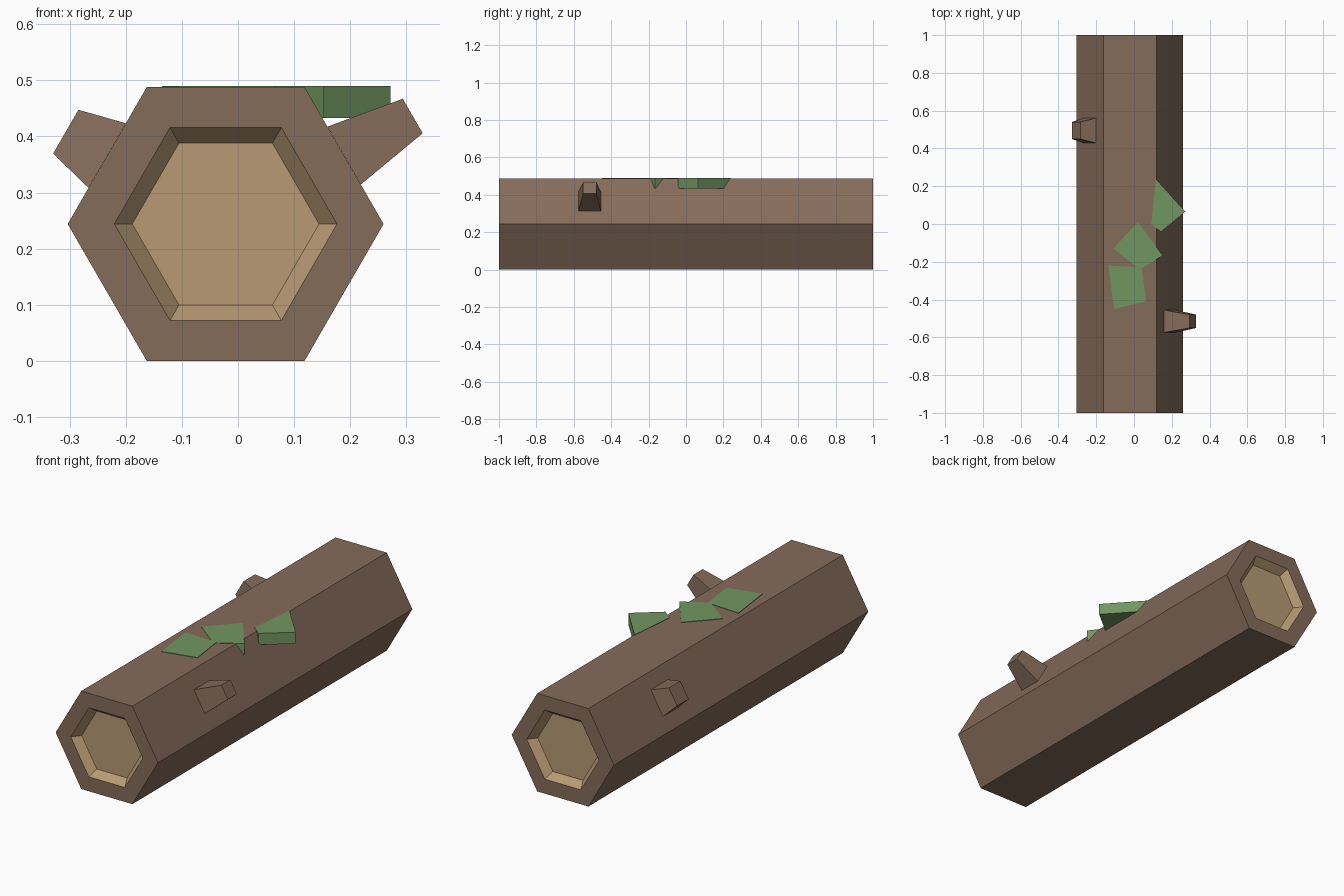
import bpy
import bmesh
from math import cos, sin, radians
from mathutils import Vector

if "Cube" in bpy.data.objects:
    bpy.data.objects.remove(bpy.data.objects["Cube"])

CX, CZ, RADIUS, APOTHEM = -0.022, 0.244, 0.2815, 0.244


def material(name, rgb):
    mat = bpy.data.materials.new(name)
    mat.use_nodes = True
    mat.diffuse_color = (*rgb, 1)
    mat.node_tree.nodes["Principled BSDF"].inputs["Base Color"].default_value = (*rgb, 1)
    return mat


bark = material("bark brown", (0.235, 0.150, 0.102))
wood = material("cut wood tan", (0.479, 0.323, 0.174))
green = material("moss green", (0.165, 0.305, 0.119))


def prism(points, offset, taper=1.0):
    """Closed solid from a polygon swept along offset, scaled about its centre."""
    bm = bmesh.new()
    offset = Vector(offset)
    points = [Vector(p) for p in points]
    centre = sum(points, Vector()) / len(points)
    near = [bm.verts.new(p) for p in points]
    far = [bm.verts.new(centre + offset + (p - centre) * taper) for p in points]
    bm.faces.new(near)
    bm.faces.new(far[::-1])
    for i in range(len(points)):
        j = (i + 1) % len(points)
        bm.faces.new((near[i], far[i], far[j], near[j]))
    bmesh.ops.recalc_face_normals(bm, faces=bm.faces[:])
    return bm


def finish(bm, name, *mats):
    mesh = bpy.data.meshes.new(name)
    bm.to_mesh(mesh)
    bm.free()
    for mat in mats:
        mesh.materials.append(mat)
    obj = bpy.data.objects.new(name, mesh)
    bpy.context.collection.objects.link(obj)
    return obj


# Hexagonal log with a shallow bevelled recess in each end
hexagon = [(CX + RADIUS * cos(radians(60 * i)), -1, CZ + RADIUS * sin(radians(60 * i)))
           for i in range(6)]
bm = prism(hexagon, (0, 2, 0))
bm.normal_update()
caps = [f for f in bm.faces if abs(f.normal.y) > 0.9]
bmesh.ops.inset_individual(bm, faces=caps, thickness=0.083)
walls = bmesh.ops.inset_individual(bm, faces=caps, thickness=0.032, depth=-0.04)["faces"]
for face in caps + walls:
    face.material_index = 1
finish(bm, "log", bark, wood)


# Tapered branch stubs growing square to the upper side faces
def branch(name, side, y, base, tip, length):
    out = Vector((side * cos(radians(30)), 0, sin(radians(30))))
    across = Vector((-side * out.z, 0, abs(out.x)))
    along = Vector((0, 1, 0))
    centre = Vector((CX, y, CZ)) + out * APOTHEM
    corners = [centre + (across * a + along * b) * base / 2
               for a, b in ((-1, -1), (1, -1), (1, 1), (-1, 1))]
    finish(prism(corners, out * length, tip / base), name, bark)


branch("left_branch", 1, -0.515, 0.119, 0.071, 0.141)
branch("right_branch", -1, 0.495, 0.133, 0.09, 0.085)

# Moss slabs set into the top face
patches = {
    "front_moss": [(-0.106, -0.45), (0.065, -0.41), (0.04, -0.23), (-0.135, -0.22)],
    "middle_moss": [(0.03, -0.24), (0.153, -0.167), (0.02, 0.01), (-0.11, -0.13)],
    "side_moss": [(0.142, -0.042), (0.272, 0.065), (0.115, 0.24), (0.092, 0.0)],
}
for name, outline in patches.items():
    finish(prism([(x, y, 0.433) for x, y in outline], (0, 0, 0.057)), name, green)
